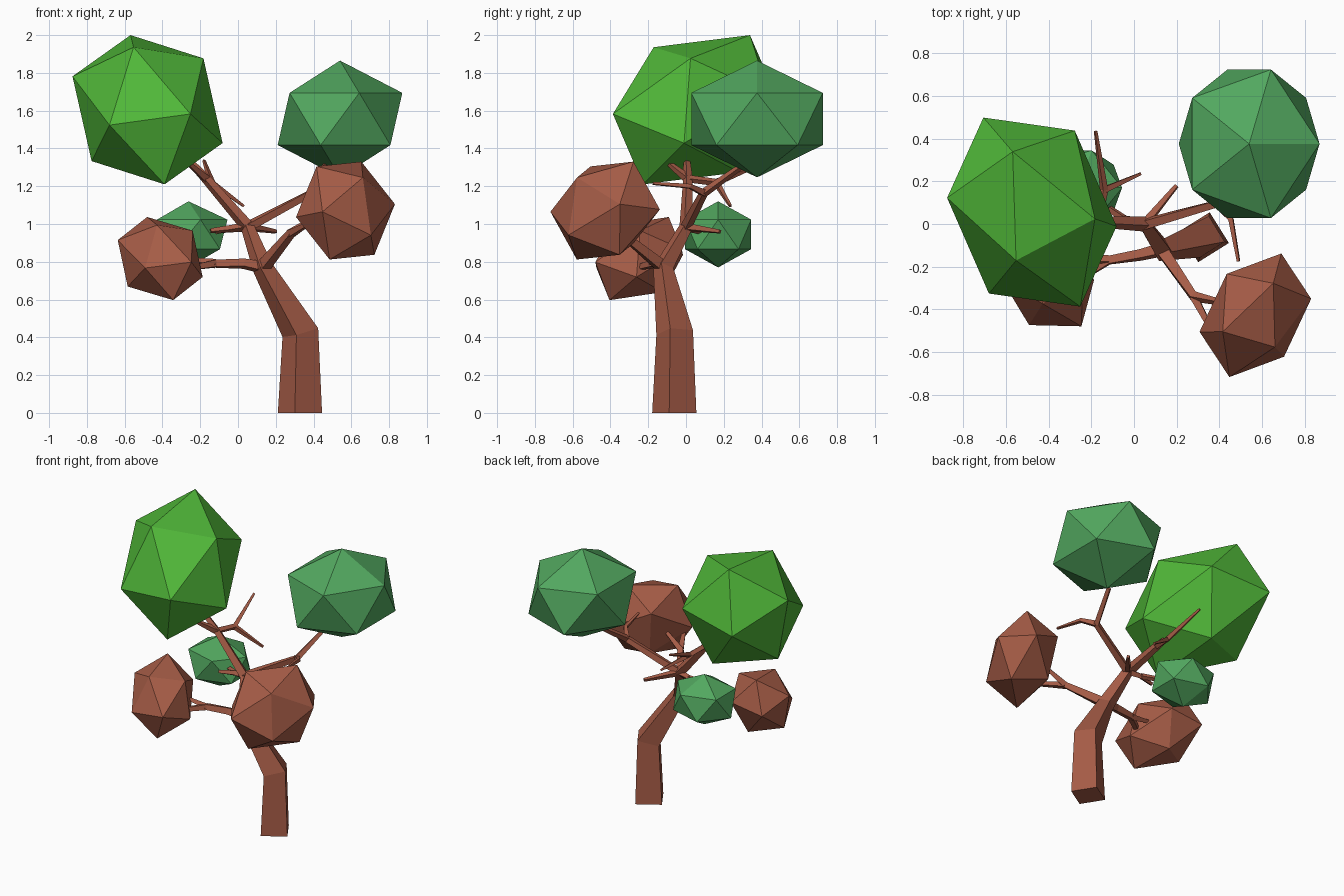
import bpy, bmesh, math
from mathutils import Vector, Matrix

if "Cube" in bpy.data.objects:
    bpy.data.objects.remove(bpy.data.objects["Cube"])


def material(name, rgb):
    m = bpy.data.materials.new(name)
    m.diffuse_color = (*rgb, 1)
    m.use_nodes = True
    m.node_tree.nodes["Principled BSDF"].inputs["Base Color"].default_value = m.diffuse_color
    return m


BARK = material("bark", (0.38, 0.107, 0.062))
LEAF = material("bright_leaf", (0.08, 0.47, 0.04))
TEAL = material("cool_leaf", (0.085, 0.39, 0.115))


def finish(bm, name, mat):
    bmesh.ops.recalc_face_normals(bm, faces=bm.faces)
    me = bpy.data.meshes.new(name)
    bm.to_mesh(me)
    bm.free()
    me.materials.append(mat)
    bpy.context.collection.objects.link(bpy.data.objects.new(name, me))


def tube(bm, path):
    """Square tapered limb along (x, y, z, radius) points."""
    pts = [Vector(p[:3]) for p in path]
    rings = []
    for i, p in enumerate(pts):
        t = Vector()
        if i > 0:
            t += (p - pts[i - 1]).normalized()
        if i < len(pts) - 1:
            t += (pts[i + 1] - p).normalized()
        if i == 0 and p.z == 0:
            t = Vector((0, 0, 1))
        rot = Vector((0, 0, 1)).rotation_difference(t.normalized())
        angles = [math.radians(90 * k - 13) for k in range(4)]
        rings.append([bm.verts.new(p + rot @ Vector((math.cos(a), math.sin(a), 0)) * path[i][3])
                      for a in angles])
    for a, b in zip(rings, rings[1:]):
        for k in range(4):
            bm.faces.new((a[k], a[(k + 1) % 4], b[(k + 1) % 4], b[k]))
    bm.faces.new(rings[0])
    bm.faces.new(rings[-1])


def clump(name, mat, center, p, q, r):
    """Stretched icosahedron; p, q, r are the corners of one face."""
    bm = bmesh.new()
    bmesh.ops.create_icosphere(bm, subdivisions=1, radius=1)
    bm.faces.ensure_lookup_table()
    src = Matrix([v.co for v in bm.faces[0].verts]).transposed()
    m = Matrix((p, q, r)).transposed() @ src.inverted()
    for v in bm.verts:
        v.co = m @ v.co + Vector(center)
    finish(bm, name, mat)


def upright_clump(name, mat, center, rx, ry, rz):
    h = rz / math.sqrt(5)
    a = math.radians(72)
    clump(name, mat, center, (0, 0, rz), (rx, 0, h),
          (rx * math.cos(a), ry * math.sin(a), h))


# Bent trunk
fork = (0.13, -0.12, 0.77, 0.055)
crown = (0.05, 0.0, 0.985, 0.036)
bm = bmesh.new()
tube(bm, [(0.328, -0.062, 0, 0.12), (0.33, -0.06, 0.425, 0.1), fork, crown])
finish(bm, "trunk", BARK)

# Limbs and twigs
right = (0.28, -0.34, 0.95, 0.026)
left = (-0.12, -0.17, 0.79, 0.026)
upper_left = (-0.17, 0.01, 1.24, 0.026)
upper_right = (0.39, 0.095, 1.165, 0.024)
back = (-0.14, 0.16, 1.22, 0.02)
limbs = [
    [fork[:3] + (0.04,), right, (0.42, -0.37, 1.04, 0.014)],
    [right, (0.37, -0.51, 1.0, 0.014)],
    [fork[:3] + (0.036,), (0.03, -0.145, 0.79, 0.03), left, (-0.3, -0.29, 0.76, 0.014)],
    [left, (-0.27, -0.17, 0.81, 0.014)],
    [crown, upper_left, (-0.32, 0.0, 1.4, 0.014)],
    [upper_left, (-0.26, -0.09, 1.32, 0.014)],
    [upper_left[:3] + (0.02,), back, (-0.18, 0.435, 1.335, 0.009)],
    [back, (0.03, 0.235, 1.095, 0.009)],
    [crown[:3] + (0.03,), upper_right, (0.46, 0.3, 1.31, 0.016)],
    [upper_right, (0.455, 0.02, 1.2, 0.016), (0.49, -0.175, 1.215, 0.009)],
    [crown[:3] + (0.025,), (0.2, 0.18, 0.96, 0.012)],
    [crown[:3] + (0.025,), (-0.04, 0.02, 0.975, 0.02), (-0.145, 0.0, 0.965, 0.013)],
    [(-0.04, 0.02, 0.975, 0.02), (-0.2, 0.13, 0.95, 0.013)],
]
bm = bmesh.new()
for path in limbs:
    tube(bm, path)
finish(bm, "branches", BARK)

# Foliage clumps
clump("large_foliage", LEAF, (-0.479, 0.056, 1.605),
      (-0.09, 0.283, 0.395), (-0.074, -0.227, 0.331), (0.296, -0.032, 0.272))
clump("right_brown_foliage", BARK, (0.569, -0.428, 1.071),
      (0.084, 0.15, 0.259), (-0.153, -0.077, 0.234), (0.092, -0.149, 0.175))
clump("left_brown_foliage", BARK, (-0.412, -0.248, 0.817),
      (-0.08, -0.226, -0.05), (0.069, -0.157, -0.22), (-0.172, -0.005, -0.148))
upright_clump("upper_right_foliage", TEAL, (0.54, 0.376, 1.556), 0.33, 0.366, 0.309)
upright_clump("small_foliage", TEAL, (-0.262, 0.17, 0.945), 0.206, 0.184, 0.175)
